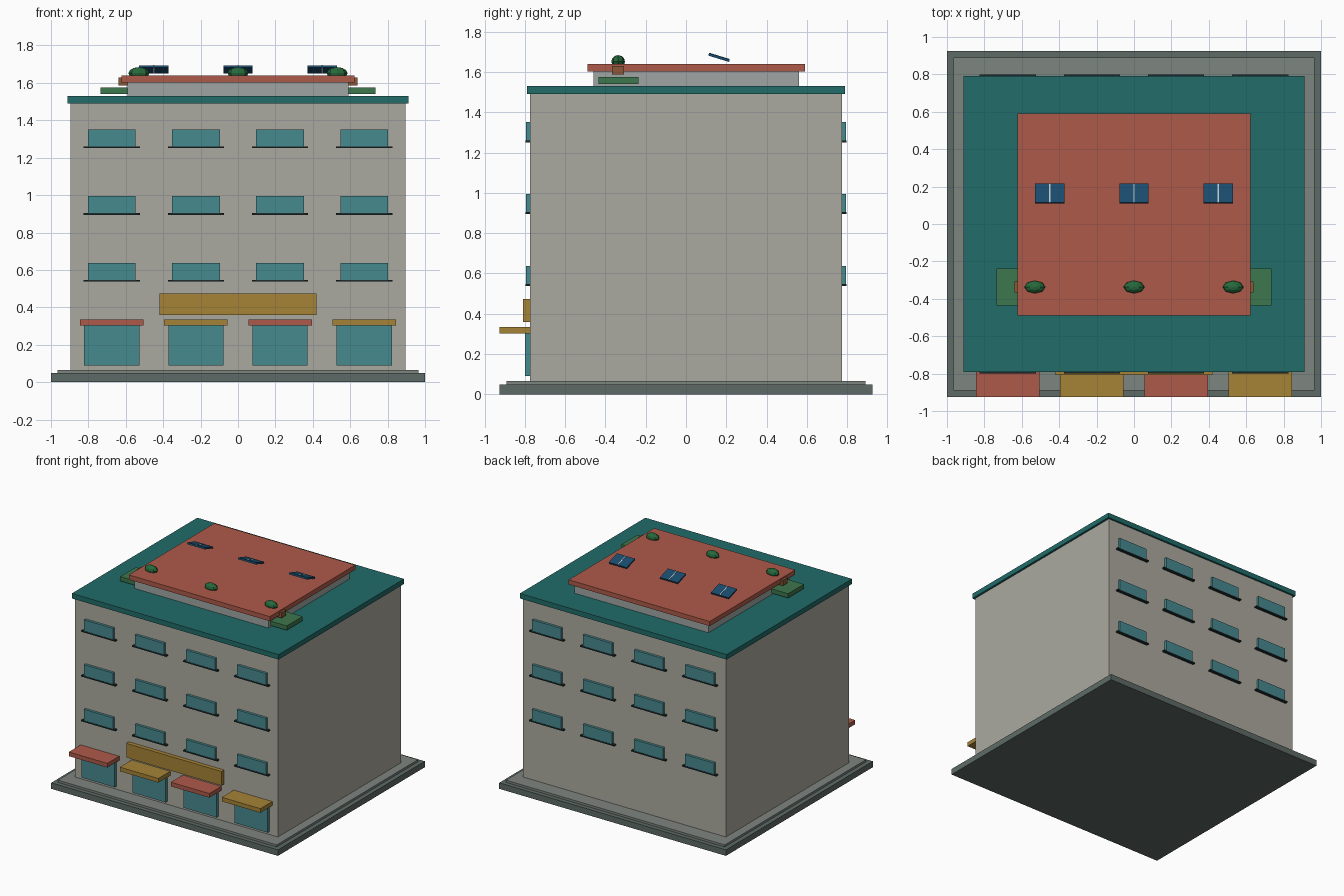
import bpy
import math

if "Cube" in bpy.data.objects:
    bpy.data.objects.remove(bpy.data.objects["Cube"])


def material(name, r, g, b):
    m = bpy.data.materials.new(name)
    m.diffuse_color = [(c / 255) ** 2.2 for c in (r, g, b)] + [1]
    m.use_nodes = True
    m.node_tree.nodes["Principled BSDF"].inputs["Base Color"].default_value = m.diffuse_color
    return m


STONE = material("stone", 94, 106, 103)
PAVING = material("paving", 125, 132, 127)
WALL = material("wall", 170, 168, 158)
TEAL = material("teal", 38, 108, 105)
RED = material("red", 172, 90, 74)
OCHRE = material("ochre", 165, 130, 58)
GLASS = material("glass", 72, 136, 141)
DARK = material("dark", 35, 48, 50)
GREY = material("pale_grey", 158, 165, 162)
GREEN = material("green", 64, 118, 78)
LEAF = material("leaf", 42, 105, 62)
BROWN = material("brown", 140, 88, 58)
NAVY = material("navy", 32, 78, 110)
SILVER = material("silver", 190, 200, 205)


def box(name, x, y, z, mat, tilt=0):
    """Box from (min, max) ranges, optionally tilted about its x axis."""
    r = (x, y, z)
    bpy.ops.mesh.primitive_cube_add(size=1, location=[(a + b) / 2 for a, b in r],
                                    rotation=(tilt, 0, 0))
    o = bpy.context.object
    o.name = name
    o.scale = [b - a for a, b in r]
    o.data.materials.append(mat)
    return o


def span(c, width):
    return (c - width / 2, c + width / 2)


# Plinth, walls and roof slab
box("base", (-1, 1), (-0.925, 0.925), (0, 0.048), STONE)
box("pavement", (-0.965, 0.965), (-0.89, 0.89), (0.048, 0.065), PAVING)
box("walls", (-0.895, 0.895), (-0.775, 0.775), (0.065, 1.49), WALL)
box("roof_slab", (-0.912, 0.912), (-0.79, 0.79), (1.49, 1.53), TEAL)

# Rooftop storey
box("roof_storey", (-0.59, 0.59), (-0.46, 0.56), (1.53, 1.603), GREY)
box("upper_roof", (-0.622, 0.622), (-0.488, 0.59), (1.603, 1.64), RED)

# Windows and sills on front and back
bays = (-0.675, -0.225, 0.225, 0.675)
for side in (-1, 1):
    for z in (0.547, 0.904, 1.261):
        for x in bays:
            box("window", span(x, 0.255), span(side * 0.78, 0.03), (z, z + 0.09), GLASS)
            box("sill", span(x, 0.3), span(side * 0.781, 0.034), (z - 0.01, z), DARK)

# Shopfronts with awnings
for i, x in enumerate(bays):
    box("shop_window", span(x, 0.295), (-0.8, -0.76), (0.09, 0.31), GLASS)
    box("awning", span(x, 0.34), (-0.925, -0.77), (0.302, 0.335), (RED, OCHRE)[i % 2])
box("sign_board", (-0.42, 0.42), (-0.808, -0.77), (0.36, 0.473), OCHRE)

# Roof gardens
for x in (-0.53, 0.53):
    box("garden_bed", span(x, 0.41), (-0.435, -0.237), (1.541, 1.576), GREEN)
for x in (-0.53, 0, 0.53):
    box("planter", span(x, 0.22), (-0.367, -0.307), (1.587, 1.63), BROWN)
    bpy.ops.mesh.primitive_uv_sphere_add(segments=8, ring_count=6, radius=1,
                                         location=(x, -0.337, 1.652))
    bush = bpy.context.object
    bush.name = "bush"
    bush.scale = (0.056, 0.034, 0.032)
    bush.data.materials.append(LEAF)

# Tilted solar panels with a centre strip
for x in (-0.45, 0, 0.45):
    tilt = math.radians(-17)
    box("solar_panel", span(x, 0.157), span(0.164, 0.108), span(1.672, 0.013), NAVY, tilt)
    box("panel_strip", span(x, 0.007), span(0.164, 0.106), span(1.673, 0.015), SILVER, tilt)
